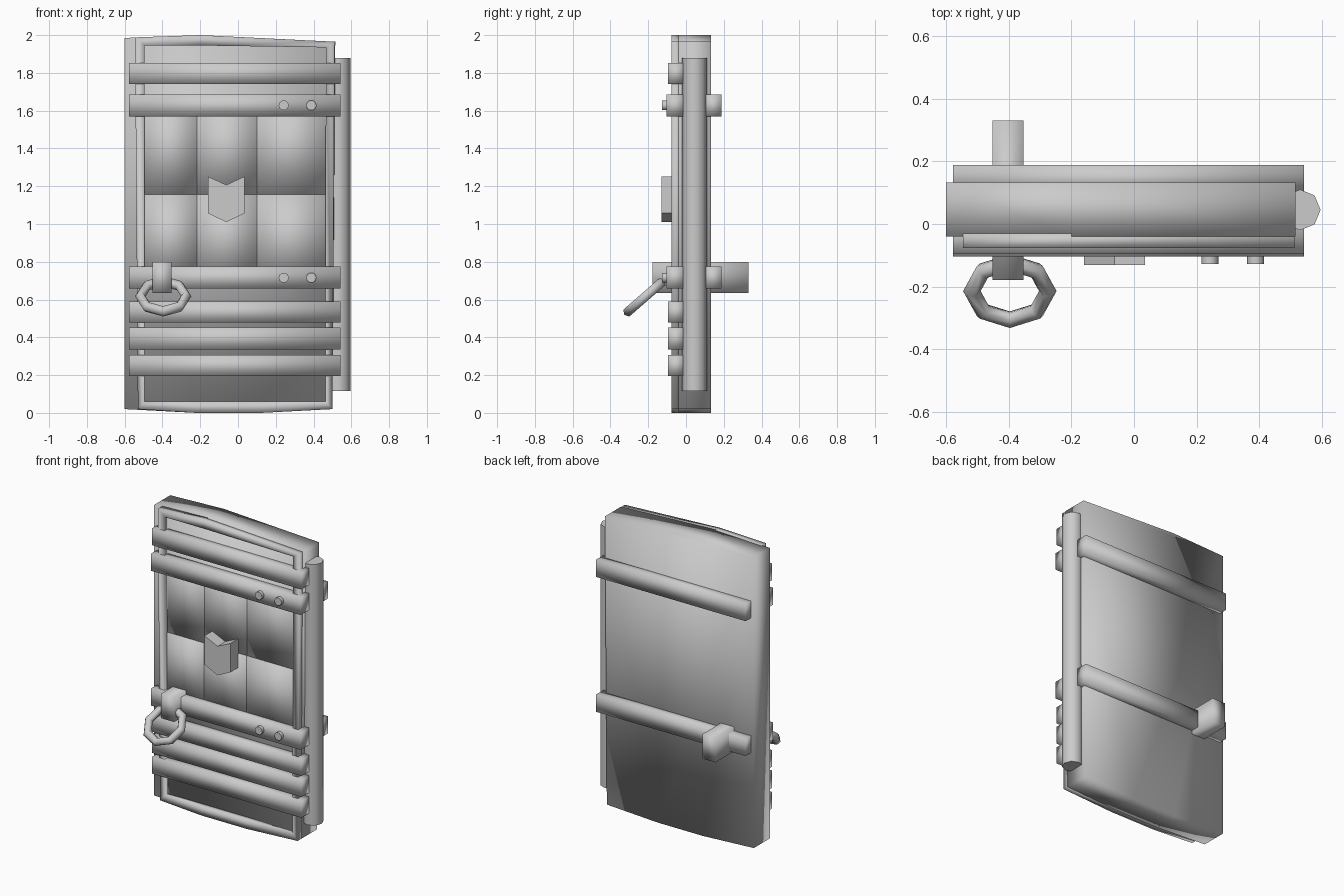
import bpy, bmesh, math

if "Cube" in bpy.data.objects:
    bpy.data.objects.remove(bpy.data.objects["Cube"])


def finish(bm, name, angle=None):
    bmesh.ops.recalc_face_normals(bm, faces=bm.faces)
    me = bpy.data.meshes.new(name)
    bm.to_mesh(me)
    bm.free()
    ob = bpy.data.objects.new(name, me)
    bpy.context.collection.objects.link(ob)
    bpy.ops.object.select_all(action='DESELECT')
    ob.select_set(True)
    bpy.context.view_layer.objects.active = ob
    if angle is None:
        bpy.ops.object.shade_smooth()
    else:
        bpy.ops.object.shade_smooth_by_angle(angle=math.radians(angle))
    return ob


def prism(name, outline, y0, y1, angle=None):
    """Extrude an (x, z) outline from y0 to y1."""
    bm = bmesh.new()
    face = bm.faces.new([bm.verts.new((x, y0, z)) for x, z in outline])
    ext = bmesh.ops.extrude_face_region(bm, geom=[face])
    for v in ext['geom']:
        if isinstance(v, bmesh.types.BMVert):
            v.co.y = y1
    return finish(bm, name, angle)


def box(name, x0, x1, y0, y1, z0, z1, angle=None):
    return prism(name, [(x0, z0), (x1, z0), (x1, z1), (x0, z1)], y0, y1, angle)


def frame(name, outer, inner, y0, y1):
    """Closed border between two (x, z) outlines with equal point counts."""
    bm = bmesh.new()
    rings = [[bm.verts.new((x, y, z)) for x, z in pts]
             for pts, y in ((outer, y1), (outer, y0), (inner, y0), (inner, y1))]
    n = len(outer)
    for k in range(4):
        a, b = rings[k], rings[(k + 1) % 4]
        for i in range(n):
            j = (i + 1) % n
            bm.faces.new((a[i], a[j], b[j], b[i]))
    return finish(bm, name)


# Door slab, with a slightly bowed top and bottom
prism("door_slab", [(-0.6, 0.02), (-0.22, 0), (0.12, 0), (0.5, 0.02),
                    (0.515, 1.965), (-0.2, 2.0), (-0.6, 1.985)], -0.04, 0.132)

# Raised border on the front
frame("front_border",
      [(-0.53, 0.02), (-0.22, 0), (0.12, 0), (0.5, 0.02),
       (0.512, 1.965), (-0.2, 2.0), (-0.545, 1.988)],
      [(-0.495, 0.06), (-0.22, 0.06), (0.12, 0.06), (0.463, 0.06),
       (0.465, 1.935), (-0.2, 1.945), (-0.495, 1.945)], -0.077, -0.03)

# Planks in two rows of three
seams = [-0.495, -0.217, 0.1, 0.463]
for row, (z0, z1, y) in enumerate([(0.70, 1.155, -0.052), (1.155, 1.65, -0.047)]):
    for i in range(3):
        box(f"plank_{row}_{i}", seams[i], seams[i + 1], y, -0.03, z0, z1)

# Front bands
for i, (z0, z1, y) in enumerate([(1.74, 1.853, -0.095), (1.57, 1.685, -0.104),
                                 (0.658, 0.774, -0.104), (0.478, 0.59, -0.095),
                                 (0.335, 0.452, -0.095), (0.195, 0.307, -0.095)]):
    box(f"front_band_{i}", -0.578, 0.542, y, -0.01, z0, z1)

# Back bands and rivets, upper and lower
for i, z in enumerate((1.628, 0.716)):
    box(f"back_band_{i}", -0.578, 0.542, 0.10, 0.188, z - 0.058, z + 0.058)
    for j, x in enumerate((0.242, 0.388)):
        pts = [(x + 0.027 * math.cos(k * math.pi / 5), z + 0.027 * math.sin(k * math.pi / 5))
               for k in range(10)]
        prism(f"rivet_{i}_{j}", pts, -0.127, -0.09, 40)

# Hinge post
bm = bmesh.new()
bmesh.ops.create_cone(bm, cap_ends=True, segments=8, radius1=0.065, radius2=0.065, depth=1.765)
post = finish(bm, "hinge_post", 50)
post.location = (0.53, 0.045, 0.9975)

# Shield plate in the middle
prism("shield_plate", [(-0.062, 1.01), (0.035, 1.057), (0.035, 1.252), (-0.062, 1.207),
                       (-0.16, 1.252), (-0.16, 1.057)], -0.13, -0.04, 30)

# Latch bar through the door
box("latch_bar", -0.452, -0.353, -0.178, 0.33, 0.635, 0.8)

# Pull ring
bpy.ops.mesh.primitive_torus_add(major_segments=8, minor_segments=6,
                                 major_radius=0.121, minor_radius=0.028,
                                 location=(-0.396, -0.214, 0.617),
                                 rotation=(math.radians(41), 0, 0))
ring = bpy.context.object
ring.name = "pull_ring"
bpy.ops.object.shade_smooth()
